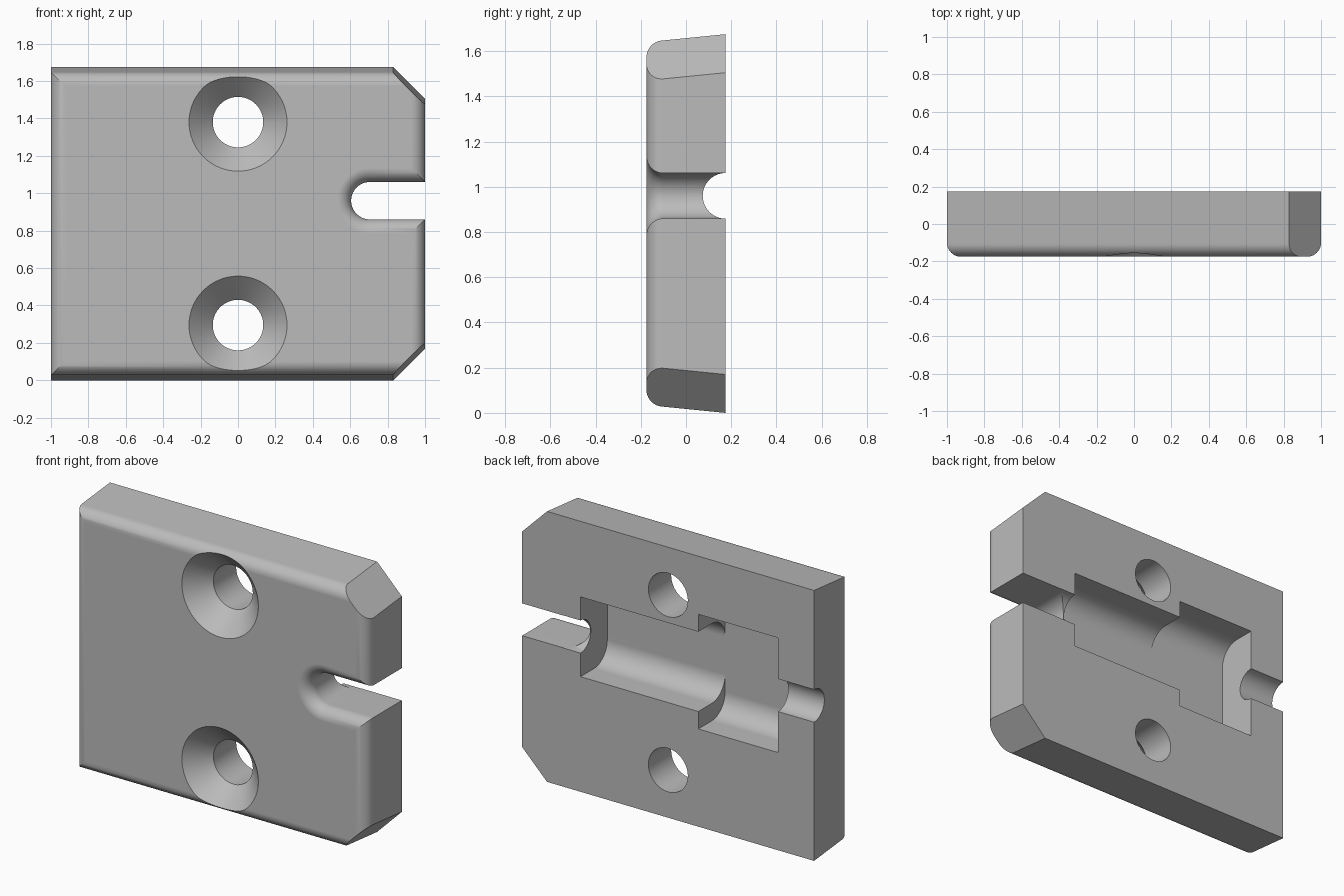
import bpy
import bmesh
from math import sin, cos, pi, radians

if "Cube" in bpy.data.objects:
    bpy.data.objects.remove(bpy.data.objects["Cube"], do_unlink=True)

BACK, FRONT, TOP = 0.175, -0.175, 1.675
ROUND = 0.075      # radius of the front edges
STEPS = 10
SLOT_Z = 0.96      # height of slot, channel and pockets

grey = bpy.data.materials.new("plain_grey")
grey.use_nodes = True
grey.diffuse_color = (0.5, 0.5, 0.5, 1)
grey.node_tree.nodes["Principled BSDF"].inputs["Base Color"].default_value = (0.5, 0.5, 0.5, 1)


def loft(name, rings):
    """Closed solid through a list of matching point rings."""
    bm = bmesh.new()
    loops = [[bm.verts.new(p) for p in ring] for ring in rings]
    n = len(loops[0])
    for a, b in zip(loops, loops[1:]):
        for i in range(n):
            j = (i + 1) % n
            bm.faces.new((a[i], a[j], b[j], b[i]))
    bm.faces.new(loops[0])
    bm.faces.new(loops[-1])
    bmesh.ops.recalc_face_normals(bm, faces=bm.faces)
    mesh = bpy.data.meshes.new(name)
    bm.to_mesh(mesh)
    bm.free()
    mesh.materials.append(grey)
    obj = bpy.data.objects.new(name, mesh)
    bpy.context.collection.objects.link(obj)
    return obj


def taper(y):
    return 0.1 * (BACK - y)


def rounded_depths():
    """Depth and sideways offset along the front edge rounding."""
    for i in range(STEPS + 1):
        a = pi / 2 * i / STEPS
        yield FRONT + ROUND - ROUND * sin(a), ROUND * (1 - cos(a))


# Plate: rectangle rings, tapered top and bottom, rounded towards the front
def plate_ring(y, inset):
    x, low = 1 - inset, taper(max(y, FRONT + ROUND)) + inset
    return [(-x, y, low), (x, y, low), (x, y, TOP - low), (-x, y, TOP - low)]


plate = loft("plate", [plate_ring(BACK, 0)] + [plate_ring(y, o) for y, o in rounded_depths()])
cutters = []

# Clipped corners on the slotted side
for upper in (False, True):
    rings = []
    for y in (0.4, -0.4):
        pts = [(0.63, taper(y) - 0.2), (1.2, taper(y) - 0.2), (1.2, taper(y) + 0.37)]
        rings.append([(x, y, TOP - z if upper else z) for x, z in pts])
    cutters.append(loft("corner_cutter", rings))


# Open slot with a rounded inner end and a flared front rim
def slot_ring(y, grow):
    r = 0.1 + grow
    arc = [pi / 2 + pi * i / 32 for i in range(33)]
    pts = [(0.705 + r * cos(a), y, SLOT_Z + r * sin(a)) for a in arc]
    return [(1.3, y, SLOT_Z + r)] + pts + [(1.3, y, SLOT_Z - r)]


cutters.append(loft("slot_cutter", [slot_ring(0.4, 0)]
                    + [slot_ring(y, o) for y, o in rounded_depths()]
                    + [slot_ring(-0.4, ROUND)]))


# Countersunk screw holes
def circle(r, y, z):
    return [(r * cos(2 * pi * i / 64), y, z + r * sin(2 * pi * i / 64)) for i in range(64)]


for z in (0.295, TOP - 0.295):
    cutters.append(loft("hole_cutter", [
        circle(0.135, 0.4, z), circle(0.135, FRONT + 0.127, z),
        circle(0.262, FRONT, z), circle(0.362, FRONT - 0.1, z)]))


# Stepped back pockets with rounded floor corners
def pocket_ring(x, half, floor=-0.087, r=0.13):
    arc = [pi / 2 * i / STEPS for i in range(STEPS + 1)]
    side = [(floor + r - r * sin(a), half - r + r * cos(a)) for a in arc]
    pts = [(0.4, half)] + side
    return ([(x, y, SLOT_Z + d) for y, d in pts]
            + [(x, y, SLOT_Z - d) for y, d in reversed(pts)])


for x0, x1, half in ((-0.753, -0.207, 0.355), (-0.3, 0.6, 0.247)):
    cutters.append(loft("pocket_cutter", [pocket_ring(x0, half), pocket_ring(x1, half)]))

# Half-round channel along the back
cutters.append(loft("channel_cutter", [
    [(x, BACK + px, z) for px, _, z in circle(0.101, 0, SLOT_Z)] for x in (-1.2, 0.72)]))

# Cut everything out of the plate
bpy.context.view_layer.objects.active = plate
plate.select_set(True)
for cutter in cutters:
    cutter.hide_render = True
    mod = plate.modifiers.new("cut", "BOOLEAN")
    mod.operation = "DIFFERENCE"
    mod.solver = "EXACT"
    mod.object = cutter
    bpy.ops.object.modifier_apply(modifier=mod.name)
for cutter in cutters:
    bpy.data.objects.remove(cutter, do_unlink=True)

# Smooth roundings, crisp edges
bpy.ops.object.shade_smooth_by_angle(angle=radians(25))
weighted = plate.modifiers.new("weighted_normals", "WEIGHTED_NORMAL")
weighted.keep_sharp = True
